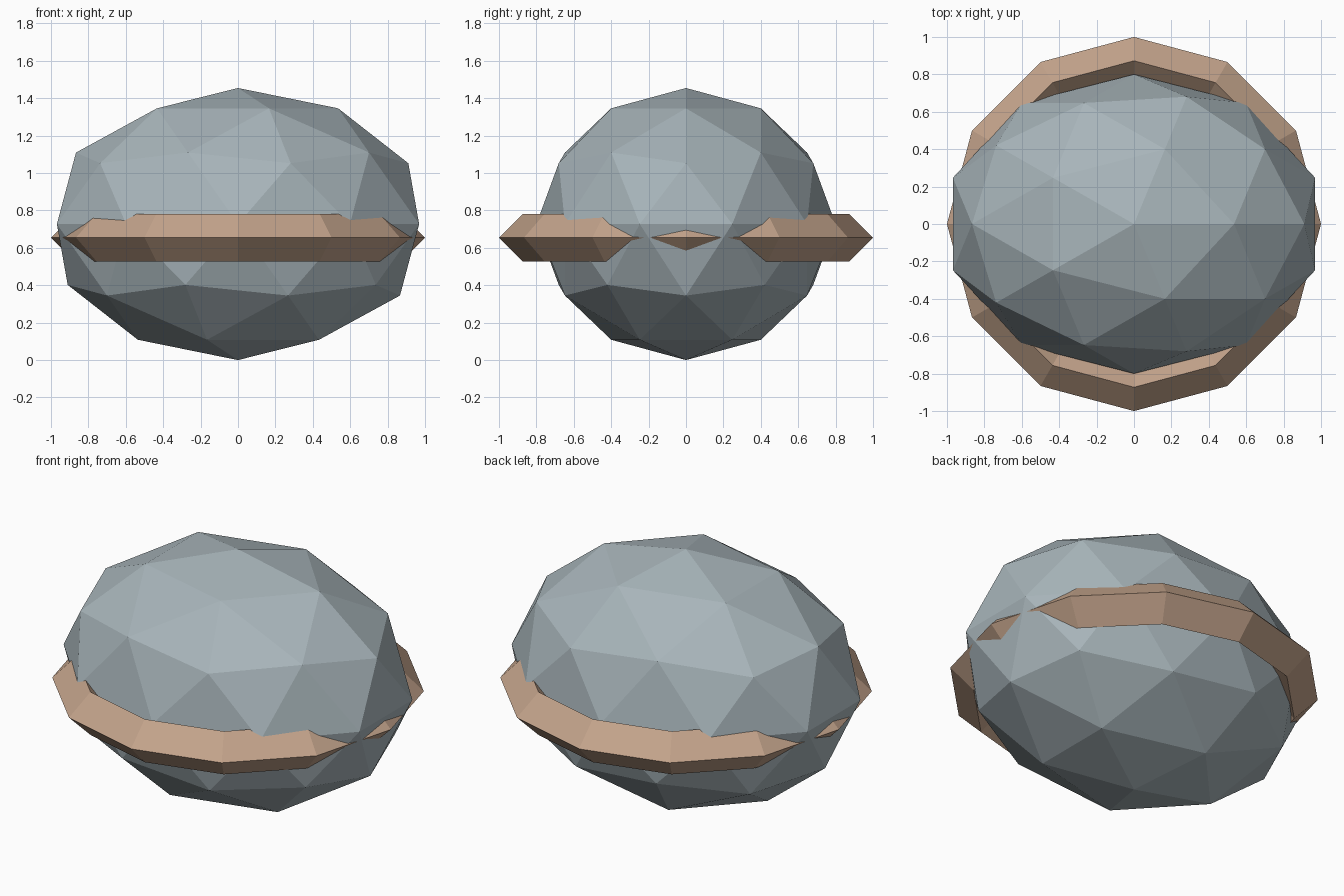
import bpy

if "Cube" in bpy.data.objects:
    bpy.data.objects.remove(bpy.data.objects["Cube"])

S = 2 / 2.75  # overall scale: ring outer radius becomes 1


def finish(obj, name, color):
    obj.name = name
    mat = bpy.data.materials.new(name + "_colour")
    mat.diffuse_color = (*color, 1)
    mat.use_nodes = True
    mat.node_tree.nodes["Principled BSDF"].inputs["Base Color"].default_value = mat.diffuse_color
    obj.data.materials.append(mat)
    bpy.ops.object.transform_apply(location=False, rotation=False, scale=True)
    bpy.ops.object.shade_flat()


# Faceted body: stretched low-poly sphere
bpy.ops.mesh.primitive_ico_sphere_add(subdivisions=2, radius=S, location=(0, 0, S))
body = bpy.context.object
body.scale = (1.4, 1.1, 1.0)
finish(body, "body", (0.39, 0.46, 0.49))

# Belt ring with a diamond cross-section, slightly below the middle
bpy.ops.mesh.primitive_torus_add(
    major_segments=12, minor_segments=4,
    major_radius=1.2 * S, minor_radius=0.175 * S, location=(0, 0, 0.9 * S))
finish(bpy.context.object, "belt_ring", (0.55, 0.37, 0.26))
